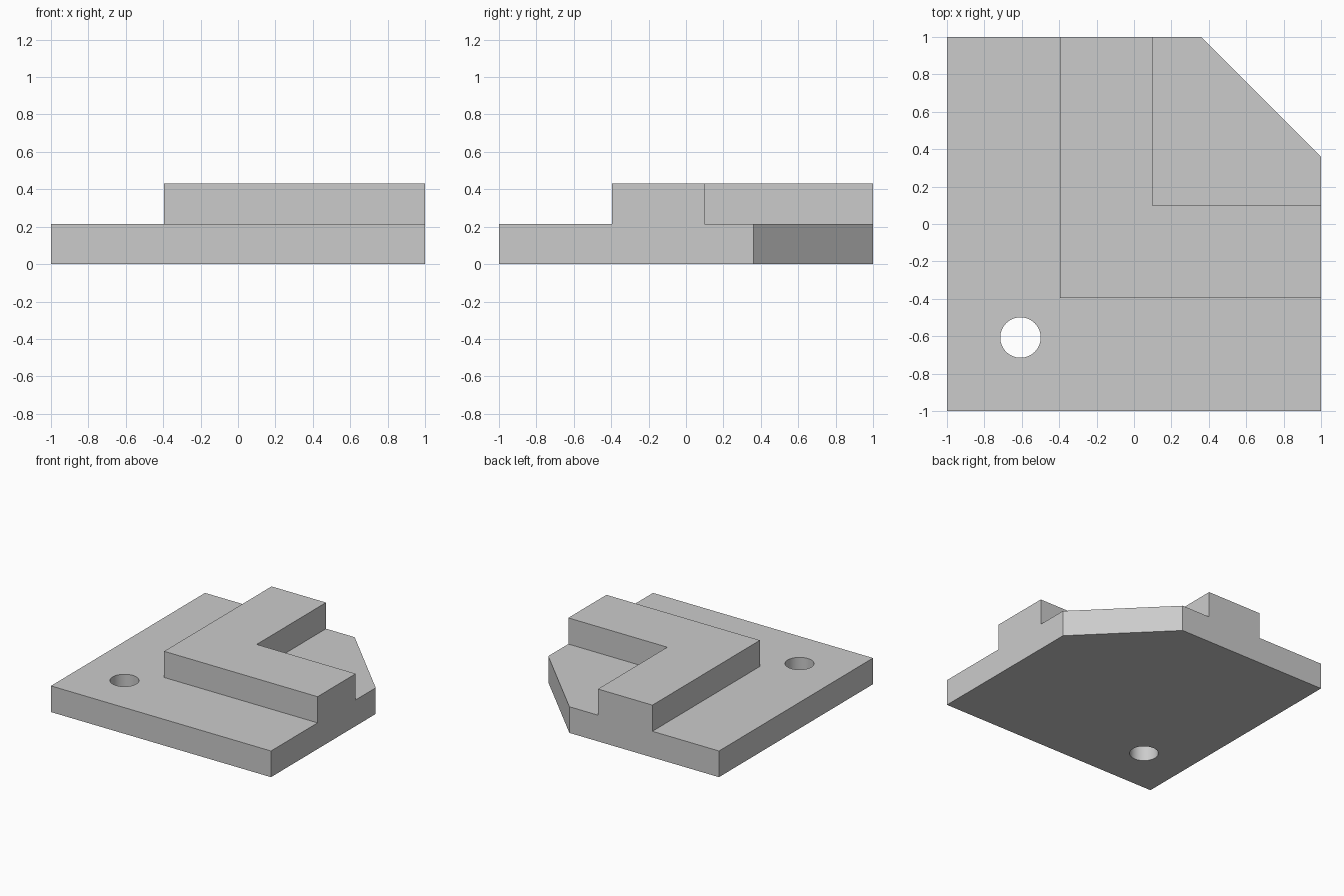
import bpy
import bmesh

old = bpy.data.objects.get("Cube")
if old:
    bpy.data.objects.remove(old, do_unlink=True)

grey = bpy.data.materials.new("plain grey")
grey.use_nodes = True
colour = (0.6, 0.6, 0.6, 1)
grey.diffuse_color = colour
grey.node_tree.nodes["Principled BSDF"].inputs["Base Color"].default_value = colour

PLATE_H = 0.215
TOP = 0.43


def prism(name, outline, low, high):
    """Extrude a counter-clockwise outline from low to high."""
    bm = bmesh.new()
    face = bm.faces.new([bm.verts.new((x, y, low)) for x, y in outline])
    ext = bmesh.ops.extrude_face_region(bm, geom=[face])
    moved = [v for v in ext["geom"] if isinstance(v, bmesh.types.BMVert)]
    bmesh.ops.translate(bm, verts=moved, vec=(0, 0, high - low))
    bmesh.ops.recalc_face_normals(bm, faces=bm.faces)
    mesh = bpy.data.meshes.new(name)
    bm.to_mesh(mesh)
    bm.free()
    mesh.materials.append(grey)
    obj = bpy.data.objects.new(name, mesh)
    bpy.context.collection.objects.link(obj)
    return obj


def combine(target, tool, operation):
    """Apply an exact boolean, then discard the tool."""
    mod = target.modifiers.new(operation.title(), "BOOLEAN")
    mod.operation = operation
    mod.solver = "EXACT"
    mod.object = tool
    bpy.context.view_layer.objects.active = target
    bpy.ops.object.modifier_apply(modifier=mod.name)
    bpy.data.objects.remove(tool, do_unlink=True)


# Base plate with one clipped corner
plate = prism("corner_bracket",
              [(-1, -1), (1, -1), (1, 0.36), (0.36, 1), (-1, 1)], 0, PLATE_H)

# Raised L-shaped wall, flush with the plate sides
a, b = -0.395, 0.1
wall = prism("l_wall", [(a, a), (1, a), (1, b), (b, b), (b, 1), (a, 1)],
             PLATE_H / 2, TOP)
combine(plate, wall, "UNION")

# Round through hole
bpy.ops.mesh.primitive_cylinder_add(vertices=64, radius=0.108, depth=1,
                                    location=(-0.607, -0.607, 0))
hole = bpy.context.object
hole.name = "hole_cutter"
hole.hide_render = True
hole.data.materials.append(grey)
combine(plate, hole, "DIFFERENCE")

# Merge coplanar faces, keep crisp edges and a smooth bore
bm = bmesh.new()
bm.from_mesh(plate.data)
bmesh.ops.remove_doubles(bm, verts=bm.verts, dist=0.0001)
bmesh.ops.dissolve_limit(bm, angle_limit=0.01, verts=bm.verts, edges=bm.edges)
bm.to_mesh(plate.data)
bm.free()
bpy.ops.object.select_all(action="DESELECT")
plate.select_set(True)
bpy.context.view_layer.objects.active = plate
bpy.ops.object.shade_smooth_by_angle()
